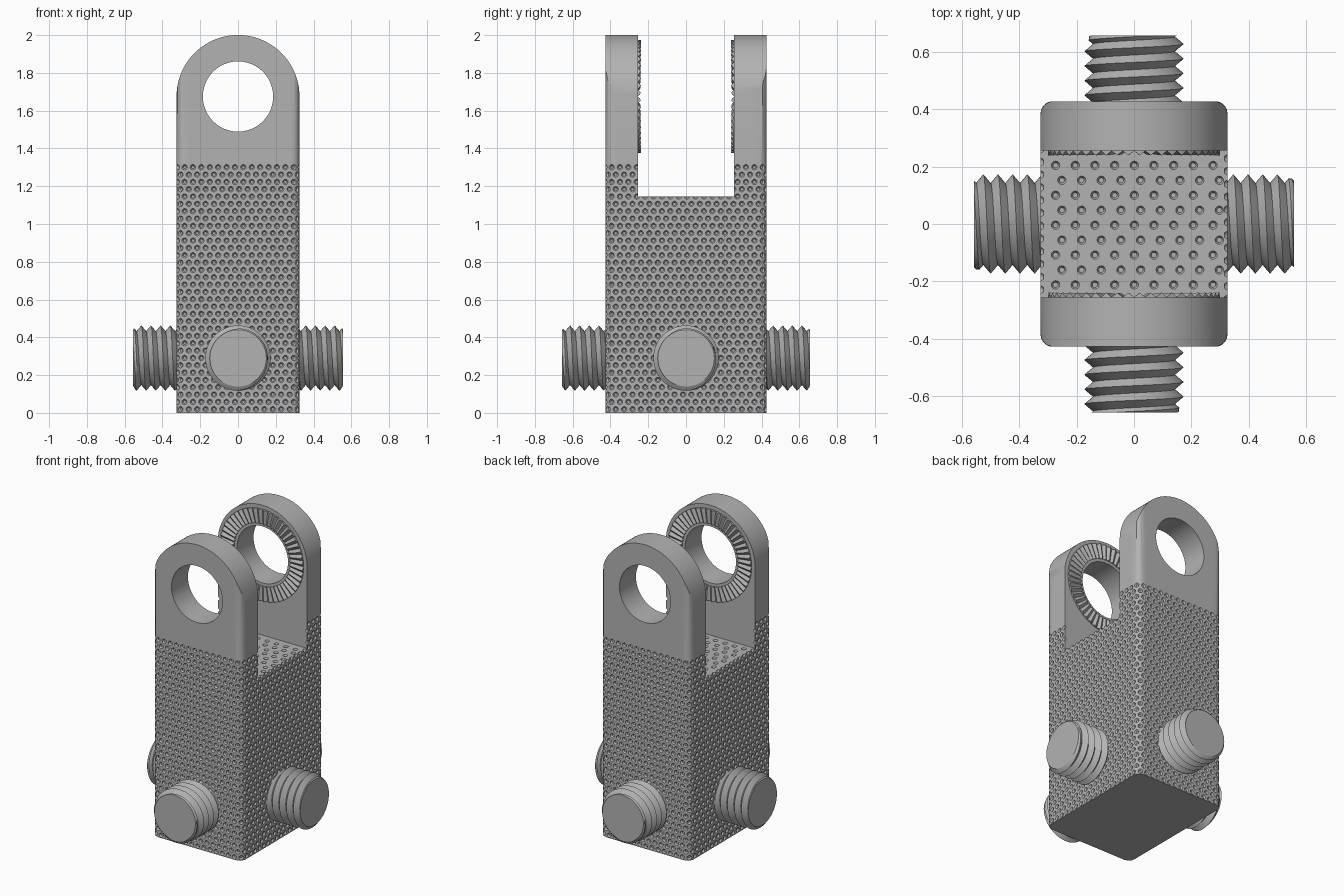
import bpy, bmesh, math
from mathutils import Matrix, Vector

if "Cube" in bpy.data.objects:
    bpy.data.objects.remove(bpy.data.objects["Cube"])

HX, HY, CORNER = 0.325, 0.427, 0.042     # body half sizes and corner radius
KNURL_TOP, SLOT_Y, SLOT_Z = 1.32, 0.255, 1.145
EYE_Z, EYE_R, HOLE_R = 1.675, 0.325, 0.186
COLS, ROWS = 66, 34
DIMPLE_R, DIMPLE_D = 0.0145, 0.010

steel = bpy.data.materials.new("grey_steel")
steel.use_nodes = True
steel.diffuse_color = (0.45, 0.45, 0.45, 1)
steel.node_tree.nodes["Principled BSDF"].inputs["Base Color"].default_value = (0.45, 0.45, 0.45, 1)


def finish(bm, name):
    bmesh.ops.recalc_face_normals(bm, faces=bm.faces[:])
    mesh = bpy.data.meshes.new(name)
    bm.to_mesh(mesh)
    bm.free()
    mesh.materials.append(steel)
    ob = bpy.data.objects.new(name, mesh)
    bpy.context.collection.objects.link(ob)
    return ob


def smooth(ob):
    bpy.ops.object.select_all(action='DESELECT')
    ob.select_set(True)
    bpy.context.view_layer.objects.active = ob
    bpy.ops.object.shade_smooth_by_angle(angle=math.radians(30))


def cut(ob, cutter, operation='DIFFERENCE'):
    mod = ob.modifiers.new("cut", 'BOOLEAN')
    mod.object, mod.operation, mod.solver = cutter, operation, 'MANIFOLD'
    bpy.context.view_layer.objects.active = ob
    bpy.ops.object.modifier_apply(modifier=mod.name)
    bpy.data.objects.remove(cutter)


def prism(points, y0, y1, name):
    """Solid from an x-z outline, extended along y."""
    bm = bmesh.new()
    face = bm.faces.new([bm.verts.new((x, y0, z)) for x, z in points])
    new = bmesh.ops.extrude_face_region(bm, geom=[face])["geom"]
    moved = [v for v in new if isinstance(v, bmesh.types.BMVert)]
    bmesh.ops.translate(bm, verts=moved, vec=(0, y1 - y0, 0))
    return finish(bm, name)


def arc(radius, start, end, steps):
    angles = [math.radians(start + (end - start) * i / steps) for i in range(steps + 1)]
    return [(radius * math.cos(a), EYE_Z + radius * math.sin(a)) for a in angles]


# Outline of the body as a path around its rounded rectangle
STRAIGHT_X, STRAIGHT_Y, TURN = 2 * (HX - CORNER), 2 * (HY - CORNER), CORNER * math.pi / 2
PERIMETER = 2 * (STRAIGHT_X + STRAIGHT_Y) + 4 * TURN


def wall(u, z, depth=0):
    u %= PERIMETER
    pos, heading = Vector((CORNER - HX, -HY)), 0
    for length in (STRAIGHT_X, STRAIGHT_Y, STRAIGHT_X, STRAIGHT_Y):
        ahead = Vector((math.cos(heading), math.sin(heading)))
        inward = Vector((-ahead.y, ahead.x))
        if u <= length:
            p = pos + ahead * u + inward * depth
            return (p.x, p.y, z)
        u -= length
        pos = pos + ahead * length
        if u <= TURN:
            a = heading - math.pi / 2 + u / CORNER
            p = pos + inward * CORNER + Vector((math.cos(a), math.sin(a))) * (CORNER - depth)
            return (p.x, p.y, z)
        u -= TURN
        pos = pos + (ahead + inward) * CORNER
        heading += math.pi / 2
    return (pos.x, pos.y, z)


# Dimpled body: staggered cells wrapped around the outline
bm = bmesh.new()
step, rise, count = PERIMETER / COLS / 2, KNURL_TOP / ROWS, COLS * 2
grid = [[bm.verts.new(wall(k * step, j * rise)) for k in range(count)] for j in range(ROWS + 1)]
for j in range(ROWS):
    for c in range(COLS):
        ks = [(2 * c + j % 2 + i) % count for i in range(3)]
        outer = [grid[j][k] for k in ks] + [grid[j + 1][k] for k in reversed(ks)]
        u, z = (2 * c + j % 2 + 1) * step, (j + 0.5) * rise
        rings = []
        for radius, depth in ((DIMPLE_R, 0), (DIMPLE_R * 0.55, DIMPLE_D)):
            rings.append([bm.verts.new(wall(u + radius * math.cos(a * math.pi / 6),
                                            z + radius * math.sin(a * math.pi / 6), depth))
                          for a in range(12)])
        rim, base = rings
        for m in range(6):
            inner = [rim[(2 * m + s) % 12] for s in (9, 8, 7)]
            bm.faces.new([outer[m], outer[(m + 1) % 6]] + inner)
        for a in range(12):
            b = (a + 1) % 12
            bm.faces.new((rim[a], rim[b], base[b], base[a]))
        bm.faces.new(base)
top = [bm.verts.new(wall(k * step, 2.1)) for k in range(count)]
for k in range(count):
    n = (k + 1) % count
    bm.faces.new((grid[ROWS][k], grid[ROWS][n], top[n], top[k]))
bm.faces.new(top)
bm.faces.new(grid[0][::-1])
body = finish(bm, "dimpled_clevis_body")

# Rounded ears, slot and pin hole
side = EYE_R + 0.0005
cut(body, prism([(-side, -0.1), (side, -0.1)] + arc(side, 0, 180, 64), -0.6, 0.6, "ear_outline"), 'INTERSECT')
slot = [(-0.5, SLOT_Z), (0.5, SLOT_Z), (0.5, 2.2), (-0.5, 2.2)]
cut(body, prism(slot, -SLOT_Y, SLOT_Y, "slot_cutter"))
cut(body, prism(arc(HOLE_R, 0, 360, 64)[:-1], -0.6, 0.6, "hole_cutter"))

# Dimples on the slot floor
bm = bmesh.new()
for row in range(9):
    for col in range(9):
        x = -0.285 + 0.0685 * col + (0.034 if row % 2 else 0.012)
        bmesh.ops.create_cone(bm, cap_ends=True, segments=12, radius1=0.009, radius2=0.021, depth=0.026,
                              matrix=Matrix.Translation((x, 0.052 * (row - 4) - 0.004, SLOT_Z)))
cut(body, finish(bm, "floor_dimple_cutter"))
smooth(body)

# Serrated locking rings inside the ears
TEETH = 48
for sign, name in ((1, "back"), (-1, "front")):
    bm = bmesh.new()
    loops = []
    for i in range(TEETH * 4):
        a = 2 * math.pi * i / (TEETH * 4)
        height = (0.001, 0.008, 0.016, 0.008)[i % 4]
        section = []
        for r, h in ((0.205, -0.004), (0.205, height * 0.75), (0.3, height), (0.3, -0.004)):
            section.append(bm.verts.new((r * math.cos(a), sign * (SLOT_Y - h), EYE_Z + r * math.sin(a))))
        loops.append(section)
    for i, first in enumerate(loops):
        second = loops[(i + 1) % len(loops)]
        for s in range(4):
            t = (s + 1) % 4
            bm.faces.new((first[s], second[s], second[t], first[t]))
    finish(bm, name + "_serrated_ring")


# Threaded studs on the four sides
def stud(name, angle, start, end):
    minor, major, pitch, segs, per = 0.143, 0.173, 0.051, 48, 4
    turns = int((end - start) / pitch) + 3
    bm = bmesh.new()
    rows = []
    for k in range(turns * per):
        row = []
        for s in range(segs + 1):
            a = 2 * math.pi * s / segs
            along = min(max(start + pitch * (k / per + s / segs - 1.5), start), end)
            r = (minor, (minor + major) / 2, major, (minor + major) / 2)[k % per]
            r = min(r, 0.15 + 1.2 * (end - along))
            row.append(bm.verts.new((along, r * math.cos(a), r * math.sin(a))))
        rows.append(row)
    for low, high in zip(rows, rows[1:]):
        for s in range(segs):
            bm.faces.new((low[s], low[s + 1], high[s + 1], high[s]))
    # Flat end cap
    cap = [bm.verts.new((end, 0.15 * math.cos(2 * math.pi * s / segs), 0.15 * math.sin(2 * math.pi * s / segs)))
           for s in range(segs)]
    bm.faces.new(cap)
    bmesh.ops.remove_doubles(bm, verts=bm.verts[:], dist=1e-5)
    bmesh.ops.dissolve_degenerate(bm, edges=bm.edges[:], dist=1e-5)
    bm.transform(Matrix.Translation((0, 0, 0.29)) @ Matrix.Rotation(math.radians(angle), 4, 'Z'))
    smooth(finish(bm, name))


stud("left_stud", 0, HX - 0.03, 0.557)
stud("back_stud", 90, HY - 0.03, 0.657)
stud("right_stud", 180, HX - 0.03, 0.557)
stud("front_stud", 270, HY - 0.03, 0.657)
